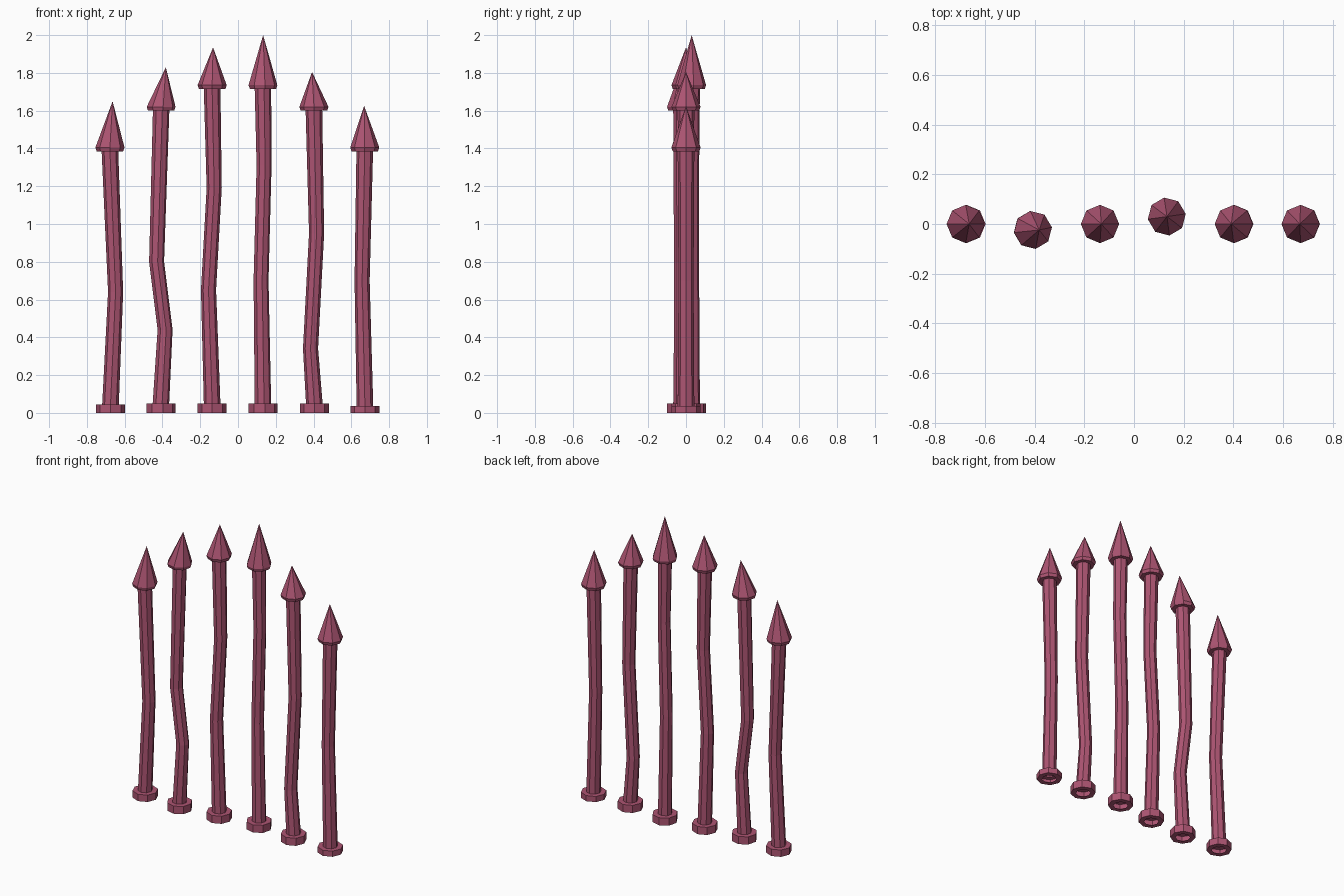
import bpy, bmesh, math

if "Cube" in bpy.data.objects:
    bpy.data.objects.remove(bpy.data.objects["Cube"])

mat = bpy.data.materials.new("plum_iron")
mat.diffuse_color = (0.42, 0.09, 0.17, 1)
mat.use_nodes = True
mat.node_tree.nodes["Principled BSDF"].inputs["Base Color"].default_value = mat.diffuse_color

SIDES, SHAFT_R, WIDE_R = 8, 0.044, 0.077


def spike(name, base_x, y, collar, bends, neck, tip, turn=0.0):
    """Loft of octagon rings: open foot, collar, bent shaft, pointed head."""
    nx, nz = neck
    rings = [(base_x, 0.0, SHAFT_R), (base_x, 0.0, WIDE_R),
             (base_x, collar, WIDE_R), (base_x, collar, SHAFT_R)]
    rings += [(x, z, 0.040) for x, z in bends]
    rings += [(nx, nz, SHAFT_R), (nx, nz, 0.070), (nx, nz + 0.02, WIDE_R)]
    bm = bmesh.new()
    prev = None
    for x, z, r in rings:
        ring = []
        for i in range(SIDES):
            a = math.radians(turn) + math.tau * i / SIDES
            ring.append(bm.verts.new((x + r * math.cos(a), y + r * math.sin(a), z)))
        if prev:
            for i in range(SIDES):
                j = (i + 1) % SIDES
                bm.faces.new((prev[i], prev[j], ring[j], ring[i]))
        prev = ring
    # pointed tip
    apex = bm.verts.new((tip[0], y, tip[1]))
    for i in range(SIDES):
        bm.faces.new((prev[i], prev[(i + 1) % SIDES], apex))
    me = bpy.data.meshes.new(name)
    bm.to_mesh(me)
    bm.free()
    me.materials.append(mat)
    bpy.context.collection.objects.link(bpy.data.objects.new(name, me))


# left to right: base x, y, collar height, shaft bends (x, z), neck, tip
spike("fence_spike_1", -0.675, 0, 0.045, [(-0.648, 0.64)], (-0.678, 1.385), (-0.664, 1.65))
spike("fence_spike_2", -0.408, -0.024, 0.05, [(-0.386, 0.44), (-0.431, 0.80)],
      (-0.407, 1.60), (-0.382, 1.83), 8)
spike("fence_spike_3", -0.137, 0, 0.05, [(-0.156, 0.65), (-0.126, 1.19)],
      (-0.137, 1.715), (-0.132, 1.935))
spike("fence_spike_4", 0.132, 0.03, 0.05, [(0.122, 0.70), (0.138, 1.31)],
      (0.132, 1.715), (0.133, 2.0), 8)
spike("fence_spike_5", 0.404, 0, 0.05, [(0.384, 0.34), (0.416, 0.95)],
      (0.402, 1.60), (0.392, 1.805))
spike("fence_spike_6", 0.672, 0, 0.037, [(0.657, 0.70)], (0.671, 1.385), (0.668, 1.625))
